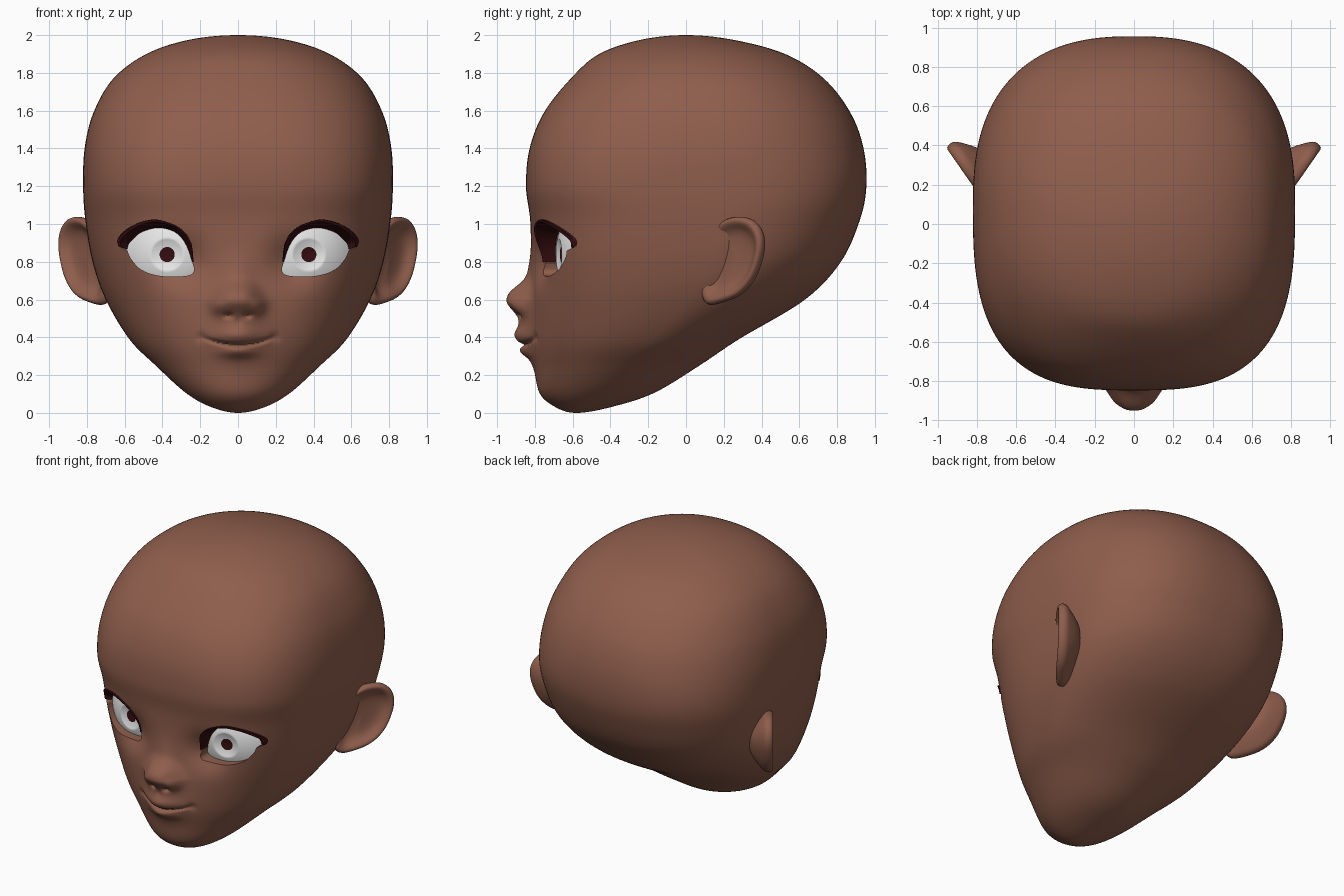
import bpy, bmesh, math
from math import exp, sin, cos, pi, sqrt

if "Cube" in bpy.data.objects:
    bpy.data.objects.remove(bpy.data.objects["Cube"])


def material(name, rgb):
    m = bpy.data.materials.new(name)
    m.diffuse_color = (*rgb, 1)
    m.use_nodes = True
    m.node_tree.nodes["Principled BSDF"].inputs["Base Color"].default_value = m.diffuse_color
    return m


SKIN = material("brown skin", (0.275, 0.112, 0.073))
WHITE = material("eye white", (0.8, 0.8, 0.8))
DARK = material("dark maroon", (0.036, 0.004, 0.005))


def catmull(a, b, c, d, f):
    return tuple(0.5 * (2 * q + (r - p) * f + (2 * p - 5 * q + 4 * r - s) * f * f
                        + (3 * q - p - 3 * r + s) * f ** 3) for p, q, r, s in zip(a, b, c, d))


def spline(pts, steps, closed=False):
    n, out = len(pts), []
    get = (lambda i: pts[i % n]) if closed else (lambda i: pts[min(max(i, 0), n - 1)])
    for i in range(n if closed else n - 1):
        out += [catmull(get(i - 1), get(i), get(i + 1), get(i + 2), k / steps) for k in range(steps)]
    return out if closed else out + [pts[-1]]


def make(name, verts, faces, mats, indices=None, angle=50, front=False):
    me = bpy.data.meshes.new(name)
    me.from_pydata(verts, [], faces)
    for m in mats:
        me.materials.append(m)
    if indices:
        me.polygons.foreach_set("material_index", indices)
    bm = bmesh.new()
    bm.from_mesh(me)
    bmesh.ops.recalc_face_normals(bm, faces=bm.faces)
    if front and sum(f.normal.y * f.calc_area() for f in bm.faces) > 0:
        bmesh.ops.reverse_faces(bm, faces=bm.faces)
    bm.to_mesh(me)
    bm.free()
    smooth(me, angle)
    ob = bpy.data.objects.new(name, me)
    bpy.context.collection.objects.link(ob)
    return ob


def smooth(me, angle):
    me.shade_smooth()
    me.set_sharp_from_angle(angle=math.radians(angle))


def bridge(rings, n, closed=True, start=0):
    m = n if closed else n - 1
    return [(start + r * n + i, start + r * n + (i + 1) % n,
             start + (r + 1) * n + (i + 1) % n, start + (r + 1) * n + i)
            for r in range(rings - 1) for i in range(m)]


def mirror(ob):
    ob.modifiers.new("mirror", 'MIRROR')


# Skull cross-sections: z, front y, back y, half width, y of widest point, front and back squareness
KEYS = [
    (0, -.58, -.58, 0, -.58, 2, 2),
    (.03, -.69, -.40, .14, -.56, 2, 2),
    (.105, -.775, -.17, .275, -.48, 2, 2),
    (.25, -.80, .07, .435, -.35, 2.1, 2),
    (.39, -.815, .28, .575, -.18, 2.25, 2),
    (.60, -.82, .63, .70, 0, 2.45, 2.1),
    (.80, -.82, .82, .77, .10, 2.65, 2.3),
    (1.02, -.825, .92, .808, .13, 2.8, 2.4),
    (1.20, -.847, .955, .82, .10, 2.95, 2.5),
    (1.40, -.828, .94, .812, .07, 2.8, 2.4),
    (1.59, -.752, .87, .765, .05, 2.6, 2.3),
    (1.77, -.61, .73, .66, .04, 2.4, 2.2),
    (1.90, -.46, .525, .485, .03, 2.2, 2.1),
    (1.975, -.24, .25, .26, .02, 2.1, 2.05),
    (2.0, 0, 0, 0, 0, 2, 2)]
LAST = len(KEYS) - 1


def key(i):
    if 0 <= i <= LAST:
        return KEYS[i]
    k = KEYS[1] if i < 0 else KEYS[LAST - 1]
    return (k[0], k[2], k[1], -k[3], k[4], k[5], k[6])


def section(t):
    i = min(int(t), LAST - 1)
    return catmull(key(i - 1), key(i), key(i + 1), key(i + 2), t - i)


def bump(x, z, cx, cz, sx, sz):
    return exp(-((x - cx) / sx) ** 2 - ((z - cz) / sz) ** 2)


# Nose, mouth and eye hollows as relief on the face (negative is outwards)
def relief(x, z):
    x = abs(x)
    width = min(.125, max(.075, .125 - .35 * (z - .59)))
    tall = ((z - .6) / .087) ** 2.5 if z > .6 else ((.6 - z) / .078) ** 2
    y = -.117 * exp(-(x / width) ** 3 - tall)
    y -= .02 * bump(x, z, .105, .56, .035, .04)
    y -= .018 * bump(x, z, 0, .73, .075, .09)
    y += .025 * bump(x, z, .05, .515, .022, .014)
    y -= .075 * bump(x, z, 0, .42, .135, .13)
    y += .006 * bump(x, z, 0, .48, .02, .03)
    y -= .017 * bump(x, z, 0, .41, .13, .036)
    y -= .024 * bump(x, z, 0, .322, .09, .03)
    y += .012 * bump(x, z, .195, .40, .025, .025)
    y += .07 * bump(x, z, .29, .80, .13, .12)
    seam = .36 + 1.1 * x * x
    return y + .024 * exp(-((z - seam) / .012) ** 2) * max(0, 1 - (x / .195) ** 4)


def front_y(x, z):
    lo, hi = 0, LAST
    for _ in range(30):
        mid = (lo + hi) / 2
        lo, hi = (mid, hi) if section(mid)[0] < z else (lo, mid)
    _, yf, _, w, yc, n, _ = section(lo)
    return yc - (yc - yf) * max(0, 1 - (x / w) ** n) ** (1 / n) + relief(x, z)


# Head shell
COLS = 240
ts = []
for i in range(LAST):
    steps = 26 if 3 <= i <= 5 else 8
    ts += [i + k / steps for k in range(steps)]
ts = ts[1:]
verts = []
for t in ts:
    z, yf, yb, w, yc, nf, nb = section(t)
    for c in range(COLS):
        u = 2 * c / COLS - 1
        a = pi * math.copysign(abs(u) ** 1.6, u)
        sa, ca = sin(a), cos(a)
        d, n = (yc - yf, nf) if ca > 0 else (yb - yc, nb)
        r = ((abs(sa) / w) ** n + (abs(ca) / d) ** n) ** (-1 / n)
        x = r * sa
        verts.append((x, yc - r * ca + (relief(x, z) if ca > 0 else 0), z))
faces = bridge(len(ts), COLS)
top = (len(ts) - 1) * COLS
verts += [(0, KEYS[0][1], 0), (0, KEYS[LAST][1], 2)]
for i in range(COLS):
    j = (i + 1) % COLS
    faces += [(len(verts) - 2, j, i), (len(verts) - 1, top + i, top + j)]
head = make("head", verts, faces, [SKIN])

# Eye outlines in front view (x, z)
lash_out = spline([(.235, .80), (.25, .905), (.31, .98), (.42, 1.022),
                   (.51, 1.012), (.59, .972), (.638, .92), (.632, .88)], 6)
lash_in = spline([(.243, .80), (.275, .89), (.33, .955), (.42, .98),
                  (.51, .957), (.555, .92), (.578, .895), (.587, .865)], 6)
lower = spline([(.587, .865), (.567, .817), (.51, .757), (.41, .725),
                (.275, .725), (.233, .75), (.243, .80)], 6)[1:-1]


def mix(p, q, f):
    return tuple(a + (b - a) * f for a, b in zip(p, q))


def ball_y(x, z):
    return -.31 - sqrt(max(.0001, .38 ** 2 - (x - .31) ** 2 - (z - .84) ** 2))


# Eye openings cut into the head
rim = [mix(o, i, .25) for o, i in zip(lash_out, lash_in)] + lower
N = len(rim)
verts, faces = [], []
for side in (1, -1):
    s = len(verts)
    verts += [(side * x, y, z) for y in (-1.1, -.4) for x, z in rim]
    faces += bridge(2, N, start=s) + [tuple(range(s, s + N)), tuple(range(s + N, s + 2 * N))]
cutter = make("eye_opening_cutter", verts, faces, [SKIN])
cutter.hide_render = True
cut = head.modifiers.new("eye openings", 'BOOLEAN')
cut.object, cut.operation, cut.solver = cutter, 'DIFFERENCE', 'EXACT'
dep = bpy.context.evaluated_depsgraph_get()
baked = bpy.data.meshes.new_from_object(head.evaluated_get(dep))
head.modifiers.clear()
head.data = baked
smooth(baked, 50)
bpy.data.objects.remove(cutter)

# Upper lashes: a band sloping from the skin down to the eyeball
verts = []
for f, lift in ((0, .006), (.02, -.014), (.3, -.012), (1, None)):
    for o, i in zip(lash_out, lash_in):
        x, z = mix(o, i, f)
        verts.append((x, ball_y(x, z) - .004 if lift is None else front_y(x, z) + lift, z))
lash = make("upper_lash", verts, bridge(4, len(lash_out), closed=False), [DARK], front=True)
mirror(lash)

# Eyeballs with a dished iris and a dark pupil
CX, CZ = .375, .838
outline = lash_in + lower
N = len(outline)
radii = [.004, .02, .04, .041, .055, .07, .08, .086, .095]
verts = []
for r in radii:
    for x, z in outline:
        k = r / math.hypot(x - CX, z - CZ)
        px, pz = CX + (x - CX) * k, CZ + (z - CZ) * k
        verts.append((px, ball_y(px, pz) + .028 * max(0, 1 - (r / .086) ** 2), pz))
for f in (.2, .4, .6, .8, 1.0):
    for x, z in outline:
        k = .095 / math.hypot(x - CX, z - CZ)
        k += (1.05 - k) * f
        px, pz = CX + (x - CX) * k, CZ + (z - CZ) * k
        verts.append((px, ball_y(px, pz), pz))
faces = bridge(len(radii) + 5, N) + [tuple(range(N))]
colours = [1 if i < 2 * N else 0 for i in range(len(faces) - 1)] + [1]
eye = make("eyeball", verts, faces, [WHITE, DARK], colours, front=True)
mirror(eye)

# Ears: outline along a backward-slanting plane, with a rolled rim and hollow
ear_outline = spline([(.10, .98), (.2, 1.035), (.32, 1.035), (.395, .98), (.418, .89), (.39, .78),
                      (.34, .69), (.26, .62), (.15, .583), (.04, .57), (0, .65), (.02, .8),
                      (.05, .9)], 3, closed=True)
profile = [(.02, -.03), (.45, -.03), (.66, -.018), (.78, .008), (.87, .022), (.95, .018),
           (1, -.006), (.97, -.035), (.88, -.052), (.7, -.085), (.4, -.13), (.02, -.14)]
N = len(ear_outline)
verts = []
for k, off in profile:
    for s, z in ear_outline:
        s, z = .21 + (s - .21) * k, .82 + (z - .82) * k
        o = off - .15 * max(0, .17 - s)
        verts.append((.708 + .57 * s + .82 * o, .065 + .82 * s - .57 * o, z))
faces = bridge(len(profile), N) + [tuple(range(N)), tuple(range(len(verts) - N, len(verts)))]
ear = make("ear", verts, faces, [SKIN], angle=80)
mirror(ear)
ear.modifiers.new("smooth", 'SUBSURF').render_levels = 1
